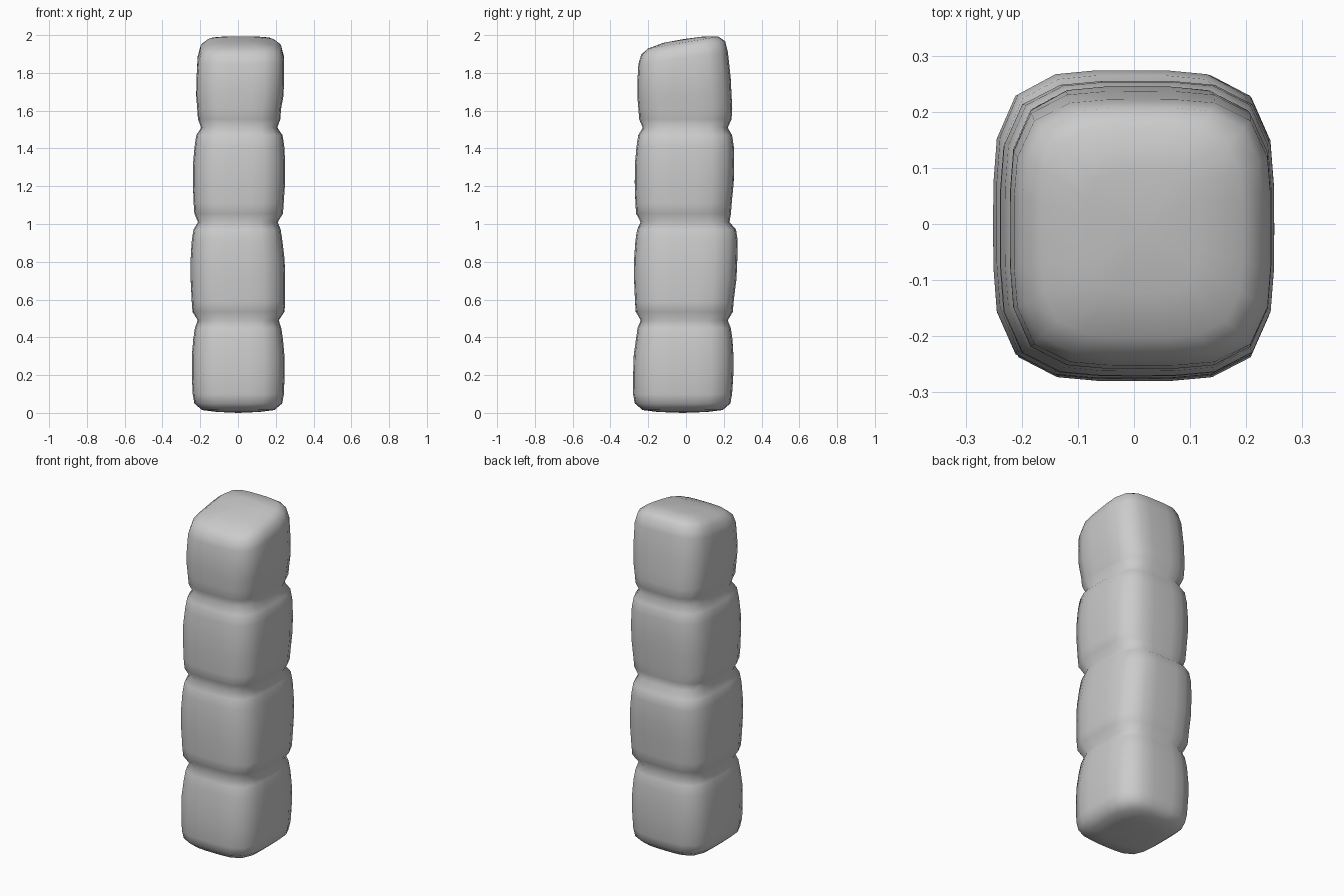
import bpy, bmesh, math

if "Cube" in bpy.data.objects:
    bpy.data.objects.remove(bpy.data.objects["Cube"])

SEG = 24

# Each stone: bottom z, top z, then (left, right, front, back) reach low and high on it
STONES = [
    (0.00, 0.49, (.24, .243, .28, .244), (.237, .238, .265, .246)),
    (0.49, 1.01, (.245, .250, .27, .252), (.245, .235, .268, .274)),
    (1.01, 1.51, (.235, .242, .268, .242), (.230, .245, .262, .253)),
    (1.51, 1.91, (.216, .228, .252, .245), (.214, .244, .252, .222)),
]
PINCH = 0.028   # how far the joints are drawn in
BULGE = 0.006   # swelling halfway up each stone


def ring(bm, z, box, inset=0.0, tilt=0.0):
    """Rounded-square ring of vertices filling the given box."""
    left, right, front, back = (v - inset for v in box)
    cx, cy = (right - left) / 2, (back - front) / 2
    a, b = (right + left) / 2, (back + front) / 2
    verts = []
    for i in range(SEG):
        t = 2 * math.pi * i / SEG
        c, s = math.cos(t), math.sin(t)
        r = (c ** 4 + s ** 4) ** -0.25
        y = cy + b * r * s
        verts.append(bm.verts.new((cx + a * r * c, y, z + tilt * y)))
    return verts


def mix(p, q, f):
    return [u + (v - u) * f for u, v in zip(p, q)]


def cap(bm, loop, dz):
    """Close a loop with a fan to a slightly raised centre."""
    mid = sum((v.co for v in loop), loop[0].co * 0) / SEG
    mid.z += dz
    v = bm.verts.new(mid)
    for i in range(SEG):
        bm.faces.new((loop[i], loop[(i + 1) % SEG], v))


# stacked stones joined into one pinched skin
bm = bmesh.new()
loops = []
for n, (z0, z1, low, high) in enumerate(STONES):
    h = z1 - z0
    top = n == len(STONES) - 1
    if n == 0:  # worn foot
        loops += [ring(bm, .005, low, .13), ring(bm, .015, low, .05),
                  ring(bm, .05, low, .009)]
    else:       # joint and lower shoulder
        loops += [ring(bm, z0, mix(STONES[n - 1][3], low, .5), PINCH),
                  ring(bm, z0 + .045, low, .004)]
    loops.append(ring(bm, z0 + .1, low))
    for f in (.42, .62):
        loops.append(ring(bm, z0 + h * f, mix(low, high, f), -BULGE, .05 if top and f > .5 else 0))
    if top:     # sloping rounded crown, lower at the front
        loops += [ring(bm, 1.88, high, 0, .13), ring(bm, 1.935, high, .015, .16),
                  ring(bm, 1.963, high, .05, .17), ring(bm, 1.978, high, .13, .16)]
    else:       # upper shoulder
        loops += [ring(bm, z1 - .1, high), ring(bm, z1 - .04, high, .009)]

for lo, hi in zip(loops, loops[1:]):
    for i in range(SEG):
        j = (i + 1) % SEG
        bm.faces.new((lo[i], lo[j], hi[j], hi[i]))
cap(bm, loops[0], -.005)
cap(bm, loops[-1], .003)
bmesh.ops.recalc_face_normals(bm, faces=bm.faces)

mesh = bpy.data.meshes.new("stone_column")
bm.to_mesh(mesh)
bm.free()
column = bpy.data.objects.new("stone_column", mesh)
bpy.context.collection.objects.link(column)
for p in mesh.polygons:
    p.use_smooth = True
